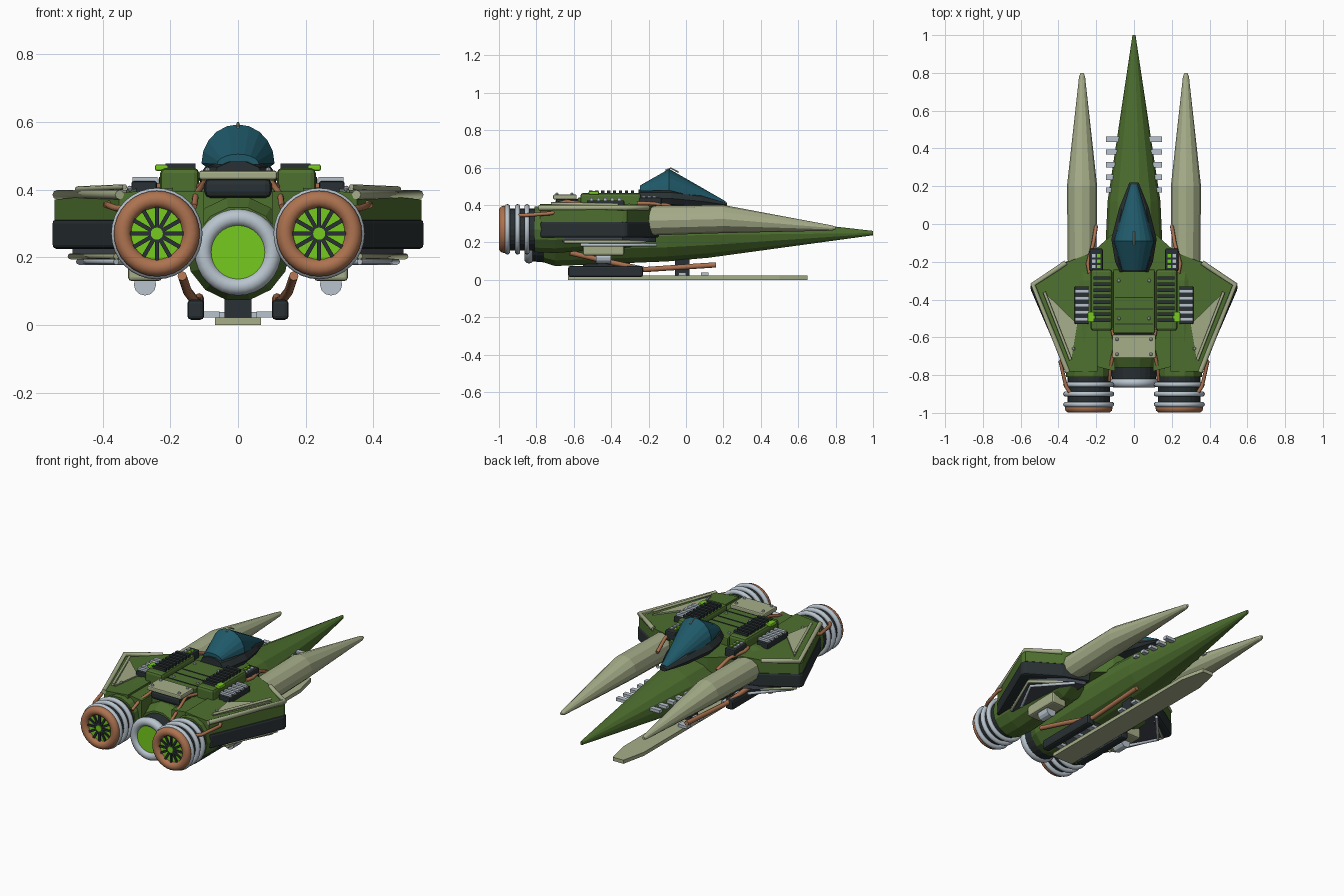
import bpy, bmesh, math
from mathutils import Vector, Matrix

cube = bpy.data.objects.get("Cube")
if cube:
    bpy.data.objects.remove(cube, do_unlink=True)


def material(name, r, g, b):
    m = bpy.data.materials.new(name)
    m.use_nodes = True
    m.diffuse_color = (r, g, b, 1)
    m.node_tree.nodes["Principled BSDF"].inputs["Base Color"].default_value = (r, g, b, 1)
    return m


GREEN = material("hull green", .075, .16, .028)
BEIGE = material("pale olive", .38, .42, .25)
DARK = material("charcoal", .022, .03, .033)
GLOW = material("bright lime", .18, .6, .013)
COPPER = material("copper", .42, .17, .08)
STEEL = material("light steel", .48, .55, .61)
TEAL = material("teal glass", .014, .1, .14)
SLATE = material("slate", .06, .07, .09)


def finish(name, bm, mat, mirror=False, bevel=0, smooth=False):
    bmesh.ops.recalc_face_normals(bm, faces=bm.faces)
    me = bpy.data.meshes.new(name)
    for f in bm.faces:
        f.smooth = smooth
    bm.to_mesh(me)
    bm.free()
    me.materials.append(mat)
    ob = bpy.data.objects.new(name, me)
    bpy.context.collection.objects.link(ob)
    if bevel:
        b = ob.modifiers.new("bevel", 'BEVEL')
        b.width, b.segments = bevel, 2
    if mirror:
        ob.modifiers.new("mirror", 'MIRROR')
    return ob


def add_box(bm, lo, hi, turn=Matrix()):
    lo, hi = Vector(lo), Vector(hi)
    bmesh.ops.create_cube(bm, size=1, matrix=turn @ Matrix.Translation((lo + hi) / 2)
                          @ Matrix.Diagonal((*(hi - lo), 1)))


def box(name, mat, lo, hi, mirror=False, bevel=0):
    bm = bmesh.new()
    add_box(bm, lo, hi)
    return finish(name, bm, mat, mirror, bevel)


def loft(name, mat, rings, n=12, mirror=False, half=False, smooth=False):
    """Rings are (y, x centre, z centre, x radius, z radius)."""
    bm = bmesh.new()
    loops = []
    for y, cx, cz, rx, rz in rings:
        ang = [math.pi * i / (n - 1) if half else math.tau * i / n for i in range(n)]
        loops.append([bm.verts.new((cx + rx * math.cos(a), y, cz + rz * math.sin(a))) for a in ang])
    for a, b in zip(loops, loops[1:]):
        for i in range(n):
            j = (i + 1) % n
            bm.faces.new((a[i], a[j], b[j], b[i]))
    bm.faces.new(loops[0])
    bm.faces.new(loops[-1])
    return finish(name, bm, mat, mirror, 0, smooth)


def prism(name, mat, pts, z0, top, mirror=True, bevel=0):
    """Plan outline raised from z0 to the height top(x)."""
    bm = bmesh.new()
    a = [bm.verts.new((x, y, z0)) for x, y in pts]
    b = [bm.verts.new((x, y, top(x))) for x, y in pts]
    bm.faces.new(a)
    bm.faces.new(b)
    for i in range(len(pts)):
        j = (i + 1) % len(pts)
        bm.faces.new((a[i], a[j], b[j], b[i]))
    return finish(name, bm, mat, mirror, bevel)


def ring(name, mat, x, y, z, major, minor, mirror=False):
    bm = bmesh.new()
    n, k = 32, 10
    v = [[bm.verts.new((x + (major + minor * math.cos(q)) * math.cos(p), y + minor * math.sin(q),
                        z + (major + minor * math.cos(q)) * math.sin(p)))
          for q in (math.tau * j / k for j in range(k))] for p in (math.tau * i / n for i in range(n))]
    for i in range(n):
        for j in range(k):
            i2, j2 = (i + 1) % n, (j + 1) % k
            bm.faces.new((v[i][j], v[i2][j], v[i2][j2], v[i][j2]))
    return finish(name, bm, mat, mirror, 0, True)


def tube(name, mat, pts, r, mirror=True):
    cu = bpy.data.curves.new(name, 'CURVE')
    cu.dimensions, cu.bevel_depth, cu.bevel_resolution, cu.use_fill_caps = '3D', r, 2, True
    sp = cu.splines.new('POLY')
    sp.points.add(len(pts) - 1)
    for p, co in zip(sp.points, pts):
        p.co = (*co, 1)
    tmp = bpy.data.objects.new(name + "_path", cu)
    bpy.context.collection.objects.link(tmp)
    bpy.context.view_layer.update()
    me = bpy.data.meshes.new_from_object(tmp.evaluated_get(bpy.context.evaluated_depsgraph_get()))
    bm = bmesh.new()
    bm.from_mesh(me)
    bpy.data.objects.remove(tmp, do_unlink=True)
    bpy.data.meshes.remove(me)
    return finish(name, bm, mat, mirror, 0, True)


# Central fuselage and long nose
loft("fuselage", GREEN, [(-.76, 0, .22, .13, .13), (-.7, 0, .225, .155, .155), (-.1, 0, .235, .15, .14),
                         (.12, 0, .24, .14, .125), (1, 0, .25, .008, .012)], 14)
# Side spikes
loft("side_spike", BEIGE, [(-.26, .275, .315, .075, .08), (.2, .275, .325, .08, .075),
                           (.78, .275, .277, .016, .014), (.8, .275, .277, .008, .008)], 12, True)
# Central thruster
loft("main_thruster", DARK, [(-.84, 0, .215, .115, .115), (-.72, 0, .215, .125, .125)], 24)
ring("main_thruster_ring", STEEL, 0, -.84, .215, .102, .026)
loft("main_thruster_glow", GLOW, [(-.85, 0, .215, .082, .082), (-.84, 0, .215, .082, .082)], 32)

# Twin engines
EX, EZ = .24, .27
loft("engine_body", GREEN, [(-.81, EX, EZ, .12, .125), (-.7, EX, EZ, .125, .13), (-.3, EX, EZ + .02, .12, .12),
                            (-.2, EX + .02, .3, .08, .09)], 14, True)
loft("engine_core", DARK, [(-.97, EX, EZ, .112, .112), (-.8, EX, EZ, .112, .112)], 24, True, smooth=False)
for i, y in enumerate((-.955, -.9, -.85)):
    ring(f"engine_ring_{i + 1}", STEEL, EX, y, EZ, .121, .014, True)
ring("engine_nozzle", COPPER, EX, -.974, EZ, .101, .026, True)
loft("engine_glow", GLOW, [(-.978, EX, EZ, .084, .084), (-.96, EX, EZ, .084, .084)], 32, True)
bm = bmesh.new()
for i in range(12):
    turn = Matrix.Translation((EX, 0, EZ)) @ Matrix.Rotation(math.tau * i / 12, 4, 'Y')
    add_box(bm, (.014, -.986, -.006), (.083, -.976, .006), turn)
finish("engine_spokes", bm, DARK, True)
loft("engine_hub", GLOW, [(-.99, EX, EZ, .018, .018), (-.97, EX, EZ, .018, .018)], 16, True)

# Wings: dark lower band, green sloping top, edge rails and inlaid panel
def wing_top(x):
    return .37 + (.55 - x) * .1

outline = [(.2, -.14), (.36, -.2), (.545, -.315), (.55, -.34), (.36, -.78), (.2, -.78)]
prism("wing_lower_band", DARK, outline, .225, lambda x: .312, bevel=.012)
prism("wing_top", GREEN, [(x - .008, y) for x, y in outline], .31, wing_top)
prism("wing_panel", BEIGE, [(.475, -.36), (.3, -.53), (.33, -.71)], .37, lambda x: wing_top(x) + .008)
tube("wing_edge_rail", BEIGE, [(.36, -.205, .385), (.535, -.32, .385), (.35, -.785, .385)], .014)
tube("wing_inner_rail", BEIGE, [(.475, -.36, .402), (.335, -.72, .408)], .008)
prism("wing_under_panel", SLATE, [(.22, -.16), (.33, -.2), (.49, -.34), (.35, -.66), (.22, -.66)],
      .203, lambda x: .228)
tube("wing_under_rail", BEIGE, [(.34, -.22, .203), (.495, -.34, .203), (.36, -.65, .203)], .009)
tube("wing_under_pipe", STEEL, [(.3, -.16, .187), (.47, -.35, .187), (.36, -.56, .187)], .009)

# Underwing pods
box("under_pod", BEIGE, (.225, -.55, .13), (.325, -.33, .2), True, .01)
loft("under_pod_barrel", STEEL, [(-.48, .275, .12, .033, .033), (-.4, .275, .12, .033, .033)], 12, True)

# Upper hull deck
prism("hull_deck", GREEN, [(0, -.02), (.11, -.05), (.2, -.13), (.3, -.23), (.3, -.73), (.1, -.78), (.1, -.68), (0, -.68)],
      .28, lambda x: .395)
box("spine_deck", GREEN, (-.11, -.58, .36), (.11, -.24, .44), bevel=.008)
for y in (-.39, -.45, -.53):
    box("spine_seam", DARK, (-.1, y - .003, .438), (.1, y + .003, .443))
box("rear_support", DARK, (-.1, -.7, .375), (.1, -.57, .435), bevel=.02)
box("rear_plate", BEIGE, (-.115, -.71, .43), (.115, -.585, .456), bevel=.006)
box("shoulder_block", GREEN, (.115, -.565, .37), (.23, -.24, .464), True, .015)
bm, lights = bmesh.new(), bmesh.new()
for i in range(8):
    y = -.51 + i * .032
    add_box(bm, (.125, y - .009, .46), (.215, y + .009, .478))
finish("shoulder_fins", bm, DARK, True)
box("shoulder_light", GLOW, (.205, -.52, .455), (.245, -.465, .475), True, .006)

# Radiators with steel fins
box("radiator", DARK, (.24, -.53, .38), (.315, -.33, .425), True, .006)
bm = bmesh.new()
for i in range(5):
    y = -.505 + i * .037
    add_box(bm, (.238, y - .009, .42), (.312, y + .009, .437))
finish("radiator_fins", bm, STEEL, True)

# Button consoles beside the cockpit
box("console", DARK, (.165, -.25, .38), (.235, -.13, .44), True, .008)
bm = bmesh.new()
for i in range(3):
    y = -.225 + i * .028
    add_box(lights, (.178, y - .009, .438), (.196, y + .009, .447))
    add_box(bm, (.203, y - .009, .438), (.222, y + .009, .447))
finish("console_lights", lights, GLOW, True)
finish("console_keys", bm, STEEL, True)

# Cockpit tub and faceted canopy
loft("cockpit_tub", DARK, [(-.255, 0, .44, .075, .045), (-.2, 0, .435, .1, .055), (-.08, 0, .435, .12, .055),
                           (.08, 0, .42, .08, .045), (.22, 0, .4, .024, .012)], 10)
loft("canopy", TEAL, [(-.245, 0, .475, .062, .03), (-.09, 0, .478, .108, .115), (.21, 0, .405, .02, .016)],
     11, half=True)
tube("canopy_whisker", BEIGE, [(0, -.11, .585), (0, -.08, .597), (0, -.04, .575)], .004, False)

# Steel tabs along the nose
bm = bmesh.new()
for i in range(5):
    y = .18 + i * .067
    add_box(bm, (.06, y - .014, .262), (.147, y + .014, .28))
finish("nose_tabs", bm, STEEL, True)

# Bolts on the plates
bm = bmesh.new()
for x, y, z in ((.09, -.61, .458), (.09, -.69, .458), (.08, -.3, .442), (.08, -.5, .442), (.32, -.66, .403)):
    bmesh.ops.create_uvsphere(bm, u_segments=8, v_segments=4, radius=.009, matrix=Matrix.Translation((x, y, z)))
finish("bolts", bm, STEEL, True)

# Copper plumbing
tube("front_pipe", COPPER, [(.2, -.01, .36), (.215, -.1, .4), (.245, -.21, .41), (.235, -.26, .41)], .01)
tube("engine_pipe", COPPER, [(.36, -.68, .365), (.39, -.73, .355), (.36, -.86, .345), (.34, -.89, .345)], .01)
tube("spine_pipe", COPPER, [(.115, -.56, .41), (.1, -.64, .42), (.125, -.76, .385), (.13, -.83, .35)], .009)
tube("belly_pipe", COPPER, [(.165, -.62, .145), (.15, -.43, .1), (.115, -.22, .055), (.115, .16, .08)], .014)

# Landing skid, pylon and side pods
prism("skid", BEIGE, [(0, .65), (.035, .65), (.068, .5), (.068, -.63), (0, -.63)], 0, lambda x: .022)
box("skid_pylon", DARK, (-.04, -.06, .015), (.04, .02, .13))
box("skid_rear_pylon", DARK, (-.04, -.55, .015), (.04, -.3, .1))
box("skid_pod", DARK, (.1, -.63, .015), (.15, -.23, .075), True, .012)
bm = bmesh.new()
for y in (-.55, -.4, -.28):
    add_box(bm, (.055, y - .02, .022), (.11, y + .02, .04))
for y in (-.02, .1):
    add_box(bm, (.03, y - .02, .022), (.09, y + .02, .038))
finish("skid_brackets", bm, STEEL, True)
